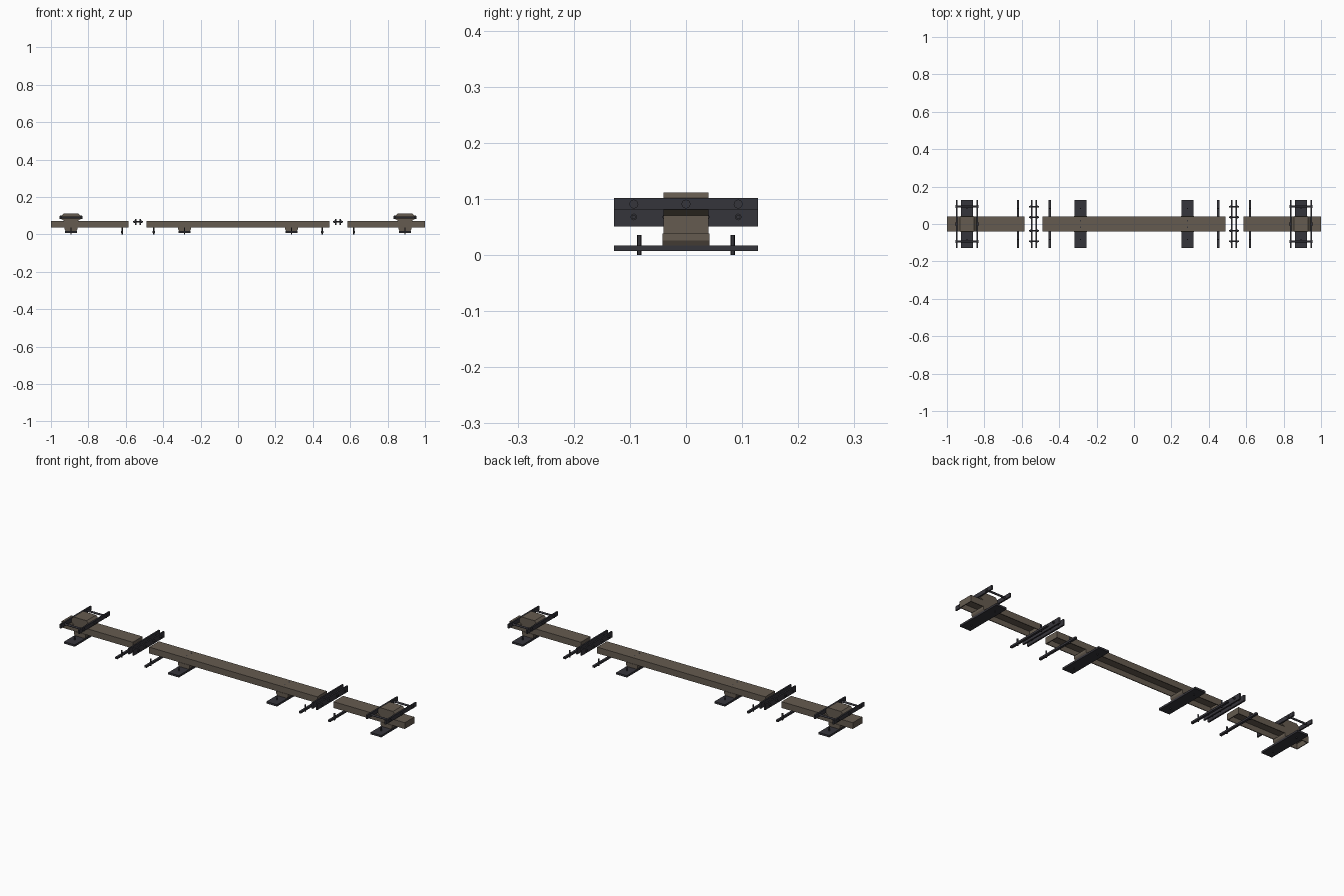
import bpy, bmesh
from mathutils import Matrix

cube = bpy.data.objects.get("Cube")
if cube:
    bpy.data.objects.remove(cube, do_unlink=True)


def material(name, rgb):
    m = bpy.data.materials.new(name)
    m.use_nodes = True
    m.diffuse_color = (*rgb, 1)
    m.node_tree.nodes["Principled BSDF"].inputs["Base Color"].default_value = (*rgb, 1)
    return m


BROWN = material("weathered brown", (0.13, 0.105, 0.08))
IRON = material("dark iron", (0.036, 0.035, 0.043))


def finish(name, bm, mat):
    bmesh.ops.recalc_face_normals(bm, faces=bm.faces)
    mesh = bpy.data.meshes.new(name)
    bm.to_mesh(mesh)
    bm.free()
    mesh.materials.append(mat)
    obj = bpy.data.objects.new(name, mesh)
    bpy.context.collection.objects.link(obj)
    return obj


def add_box(bm, x0, x1, y0, y1, z0, z1):
    centre = Matrix.Translation(((x0 + x1) / 2, (y0 + y1) / 2, (z0 + z1) / 2))
    size = Matrix.Diagonal((x1 - x0, y1 - y0, z1 - z0, 1))
    bmesh.ops.create_cube(bm, size=1, matrix=centre @ size)


def box(name, mat, x0, x1, half_y, z0, z1):
    bm = bmesh.new()
    add_box(bm, x0, x1, -half_y, half_y, z0, z1)
    return finish(name, bm, mat)


def profile_block(name, mat, x, half_y, outline):
    """Extrude an x-z outline across the y axis."""
    bm = bmesh.new()
    face = bm.faces.new([bm.verts.new((x + dx, -half_y, z)) for dx, z in outline])
    grown = bmesh.ops.extrude_face_region(bm, geom=[face])["geom"]
    moved = [v for v in grown if isinstance(v, bmesh.types.BMVert)]
    bmesh.ops.translate(bm, verts=moved, vec=(0, 2 * half_y, 0))
    return finish(name, bm, mat)


def add_rod(bm, centre, radius, length, axis):
    turn = Matrix.Rotation(1.5707963, 4, "Y") if axis == "X" else Matrix()
    bmesh.ops.create_cone(bm, cap_ends=True, segments=12, radius1=radius, radius2=radius,
                          depth=length, matrix=Matrix.Translation(centre) @ turn)


def beam(name, x0, x1):
    """Hollow beam, closed at both ends and open underneath."""
    wall, half, low, high = 0.006, 0.04, 0.038, 0.071
    bm = bmesh.new()
    add_box(bm, x0, x1, -half, half, low, high)
    bm.normal_update()
    under = [f for f in bm.faces if f.normal.z < -0.9]
    bmesh.ops.inset_region(bm, faces=under, thickness=wall)
    hollow = bmesh.ops.extrude_face_region(bm, geom=under)["geom"]
    bmesh.ops.delete(bm, geom=under, context="FACES")
    verts = [v for v in hollow if isinstance(v, bmesh.types.BMVert)]
    bmesh.ops.translate(bm, verts=verts, vec=(0, 0, high - low - wall))
    return finish(name, bm, BROWN)


def pegs(name, x, radius):
    bm = bmesh.new()
    for y in (-0.083, 0.083):
        add_rod(bm, (x, y, 0.018), radius, 0.036, "Z")
    finish(name, bm, IRON)


def rods(name, x, length, ys, z, radius, head, plates):
    """Rods along x, with a bolt head on the outside of each rail."""
    bm = bmesh.new()
    for y in ys:
        add_rod(bm, (x, y, z), radius, length, "X")
        for px in plates:
            add_rod(bm, (px, y, z), head, 0.005, "X")
    finish(name, bm, IRON)


def support(name, x):
    """Long foot plate carrying a tapered pedestal."""
    box(name + "_foot_plate", IRON, x - 0.031, x + 0.031, 0.128, 0.007, 0.017)
    profile_block(name + "_pedestal", BROWN, x, 0.042,
                  [(-0.027, 0.015), (0.027, 0.015), (0.034, 0.026),
                   (0.034, 0.039), (-0.034, 0.039), (-0.034, 0.026)])
    pegs(name + "_foot_pegs", x, 0.003)


beam("centre_beam", -0.49, 0.49)

for side, s in (("left", 1), ("right", -1)):
    # Outer beam and the two supports on this half
    beam(side + "_end_beam", *sorted((s * 0.585, s * 1.0)))
    support(side + "_inner", s * 0.286)
    support(side + "_outer", s * 0.893)

    # Slim cross bars with upright pegs
    for place, x in (("inner", s * 0.45), ("outer", s * 0.62)):
        box(f"{side}_{place}_cross_bar", IRON, x - 0.006, x + 0.006, 0.128, 0.007, 0.017)
        pegs(f"{side}_{place}_cross_bar_pegs", x, 0.004)

    # Twin coupling plates held together by pins
    x = s * 0.535
    for place, dx in (("near", -0.013), ("far", 0.013)):
        box(f"{side}_coupling_plate_{place}", IRON, x + dx - 0.004, x + dx + 0.004,
            0.128, 0.051, 0.082)
    rods(side + "_coupling_pins", x, 0.052, (-0.093, -0.036, 0.036, 0.093), 0.068,
         0.004, 0.006, (x - 0.019, x + 0.019))

    # Raised block with a chamfered outline, gripped by two rails
    x = s * 0.893
    profile_block(side + "_raised_block", BROWN, x, 0.04,
                  [(-0.033, 0.07), (0.033, 0.07), (0.05, 0.081), (0.05, 0.1),
                   (0.038, 0.112), (-0.038, 0.112), (-0.05, 0.1), (-0.05, 0.081)])
    for place, dx in (("near", -0.054), ("far", 0.054)):
        box(f"{side}_rail_{place}", IRON, x + dx - 0.004, x + dx + 0.004,
            0.128, 0.081, 0.102)
    rods(side + "_rail_rods", x, 0.124, (-0.093, 0, 0.093), 0.091,
         0.005, 0.008, (x - 0.06, x + 0.06))

    # Flush bolts on top of the beam above the inner support
    bm = bmesh.new()
    for y in (-0.018, 0.018):
        add_rod(bm, (s * 0.286, y, 0.071), 0.004, 0.003, "Z")
    finish(side + "_beam_bolts", bm, IRON)
